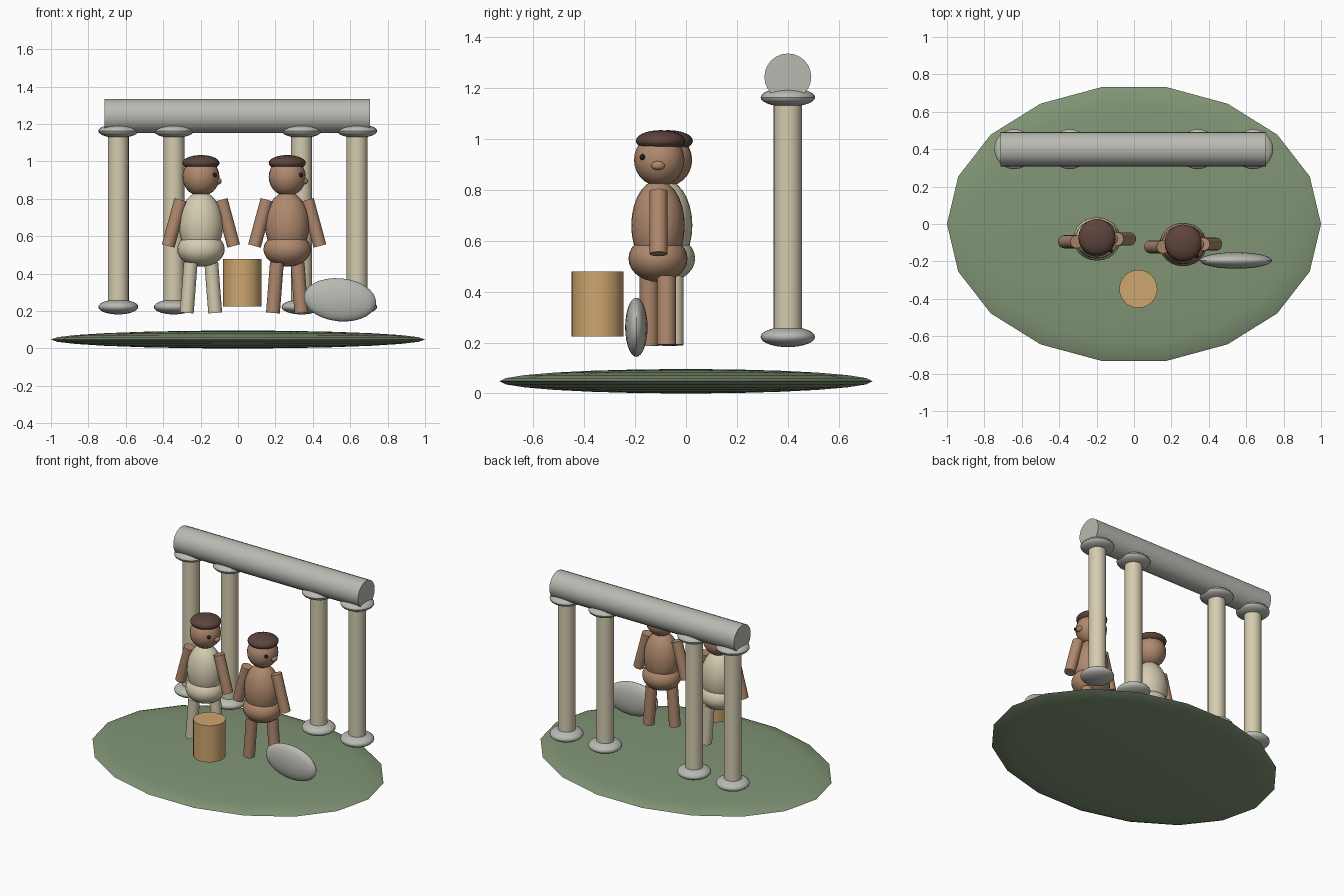
import bpy, bmesh, math
from mathutils import Vector, Matrix

if "Cube" in bpy.data.objects:
    bpy.data.objects.remove(bpy.data.objects["Cube"])


def material(name, rgb):
    m = bpy.data.materials.new(name)
    m.diffuse_color = (*rgb, 1)
    m.use_nodes = True
    m.node_tree.nodes["Principled BSDF"].inputs["Base Color"].default_value = m.diffuse_color
    return m


GREEN = material("grass green", (0.22, 0.30, 0.18))
STONE = material("grey stone", (0.49, 0.49, 0.45))
CREAM = material("cream", (0.66, 0.60, 0.43))
SKIN = material("skin brown", (0.43, 0.25, 0.155))
HAIR = material("dark brown hair", (0.11, 0.058, 0.045))
EYE = material("eye black", (0.015, 0.012, 0.012))
WOOD = material("tan wood", (0.62, 0.38, 0.16))


def finish(name, bm, mat):
    me = bpy.data.meshes.new(name)
    bm.to_mesh(me)
    bm.free()
    me.materials.append(mat)
    ob = bpy.data.objects.new(name, me)
    bpy.context.collection.objects.link(ob)
    bpy.context.view_layer.objects.active = ob
    ob.select_set(True)
    bpy.ops.object.shade_smooth_by_angle(angle=math.radians(35))
    ob.select_set(False)
    return ob


def ellipsoid(name, centre, radii, mat, segs=24, rings=14):
    bm = bmesh.new()
    bmesh.ops.create_uvsphere(bm, u_segments=segs, v_segments=rings, radius=1)
    if max(v.co.x for v in bm.verts) < 0.999:   # keep a vertex on the x axis
        bm.transform(Matrix.Rotation(math.pi / 2, 4, 'Z'))
    bm.transform(Matrix.Diagonal((*radii, 1)))
    ob = finish(name, bm, mat)
    ob.location = centre
    return ob


def rod(name, a, b, r, mat, segs=24):
    a, b = Vector(a), Vector(b)
    d = b - a
    bm = bmesh.new()
    bmesh.ops.create_cone(bm, cap_ends=True, segments=segs, radius1=r, radius2=r, depth=d.length)
    bm.transform(Matrix.Translation((a + b) / 2) @ d.to_track_quat('Z', 'Y').to_matrix().to_4x4())
    return finish(name, bm, mat)


# Ground
ellipsoid("ground_disc", (0, 0, 0.048), (1, 0.743, 0.048), GREEN, 18, 12)

# Colonnade with beam
for i, x in enumerate((-0.64, -0.343, 0.34, 0.637)):
    rod(f"column_{i}", (x, 0.4, 0.21), (x, 0.4, 1.17), 0.056, CREAM)
    ellipsoid(f"column_foot_{i}", (x, 0.4, 0.222), (0.107, 0.107, 0.04), STONE)
    ellipsoid(f"column_cap_{i}", (x, 0.4, 1.163), (0.107, 0.107, 0.037), STONE)
rod("beam", (-0.713, 0.4, 1.243), (0.706, 0.4, 1.243), 0.092, STONE)


# Figures, heads turned to +x
def figure(name, x, y, cloth, leg_y, arm_y):
    ellipsoid(name + "_torso", (x, y, 0.66), (0.118, 0.105, 0.178), cloth)
    ellipsoid(name + "_hips", (x, y, 0.53), (0.127, 0.116, 0.092), cloth)
    ellipsoid(name + "_head", (x, y + 0.005, 0.917), (0.099, 0.099, 0.103), SKIN)
    ellipsoid(name + "_hair", (x, y + 0.01, 0.992), (0.099, 0.097, 0.042), HAIR)
    ellipsoid(name + "_eye", (x + 0.073, y - 0.061, 0.928), (0.012, 0.011, 0.012), EYE, 12, 8)
    ellipsoid(name + "_nose", (x + 0.093, y, 0.895), (0.018, 0.027, 0.018), SKIN, 16, 10)
    for k, s in enumerate((-1, 1)):
        side = ("left", "right")[k]
        rod(f"{name}_{side}_arm", (x + s * 0.108, arm_y[k], 0.795),
            (x + s * 0.175, arm_y[k], 0.548), 0.035, SKIN)
        rod(f"{name}_{side}_leg", (x + s * 0.055, leg_y[k], 0.46),
            (x + s * 0.076, leg_y[k], 0.19), 0.037, cloth)


figure("clothed_figure", -0.198, -0.08, CREAM, (-0.12, -0.047), (-0.095, -0.08))
figure("bare_figure", 0.263, -0.11, SKIN, (-0.145, -0.077), (-0.122, -0.108))

# Drum and leaning shield
rod("drum", (0.023, -0.347, 0.224), (0.023, -0.347, 0.478), 0.102, WOOD)
shield = ellipsoid("shield", (0.545, -0.195, 0.26), (0.194, 0.044, 0.115), STONE)
shield.rotation_euler = (0, 0.1, 0)
